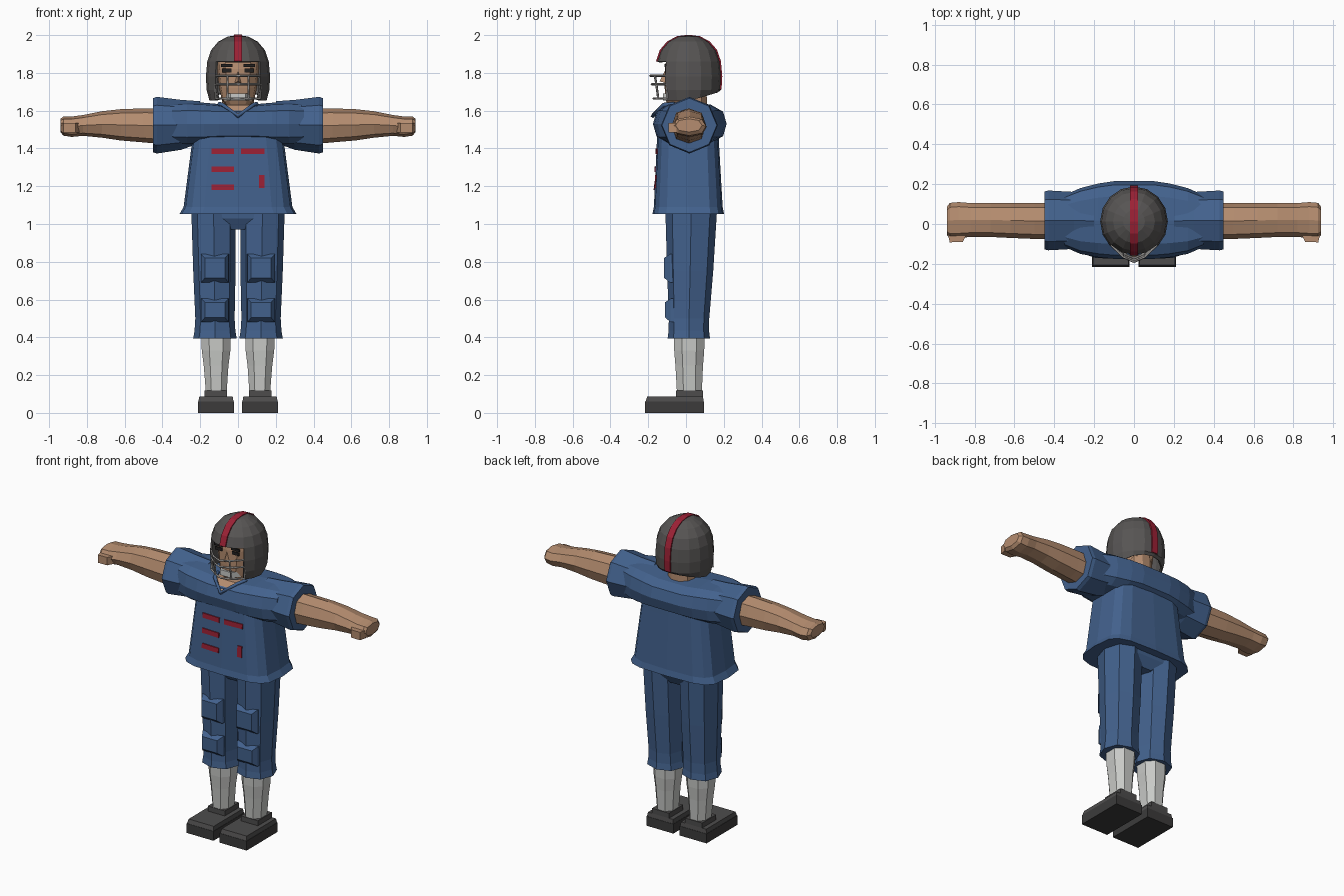
import bpy, bmesh
from math import sin, cos, pi, copysign

if "Cube" in bpy.data.objects:
    bpy.data.objects.remove(bpy.data.objects["Cube"])


def material(name, r, g, b):
    m = bpy.data.materials.new(name)
    m.use_nodes = True
    m.diffuse_color = (r, g, b, 1)
    m.node_tree.nodes["Principled BSDF"].inputs["Base Color"].default_value = (r, g, b, 1)
    return m


BLUE = material("jersey blue", 0.055, 0.12, 0.265)
SKIN = material("skin", 0.46, 0.265, 0.16)
SHELL = material("helmet grey", 0.095, 0.09, 0.088)
RED = material("trim red", 0.33, 0.015, 0.035)
SOCK = material("sock white", 0.58, 0.59, 0.57)
SHOE = material("shoe grey", 0.075, 0.073, 0.073)
SOLE = material("sole dark grey", 0.045, 0.044, 0.044)
MASK = material("guard grey", 0.33, 0.32, 0.31)
DARK = material("eye black", 0.015, 0.014, 0.014)


def add(name, bm, mat, mirror=False, thick=0):
    bmesh.ops.recalc_face_normals(bm, faces=bm.faces)
    me = bpy.data.meshes.new(name)
    bm.to_mesh(me)
    bm.free()
    me.materials.append(mat)
    ob = bpy.data.objects.new(name, me)
    bpy.context.collection.objects.link(ob)
    if thick:
        s = ob.modifiers.new("Thickness", "SOLIDIFY")
        s.thickness, s.offset = thick, -1
    if mirror:
        ob.modifiers.new("Mirror", "MIRROR").use_mirror_merge = False
    return ob


def loft(name, mat, rings, n=8, p=1.0, axis="Z", turn=0.0, mirror=False):
    """Skin rings of (position, centre a, centre b, radius a, radius b)."""
    bm = bmesh.new()
    loops = []
    for pos, ca, cb, ra, rb in rings:
        loop = []
        for i in range(n):
            t = 2 * pi * (i + turn) / n
            c, s = cos(t), sin(t)
            a = ca + ra * copysign(abs(c) ** p, c)
            b = cb + rb * copysign(abs(s) ** p, s)
            loop.append(bm.verts.new((a, b, pos) if axis == "Z" else (pos, a, b)))
        loops.append(loop)
    for lo, hi in zip(loops, loops[1:]):
        for i in range(n):
            j = (i + 1) % n
            bm.faces.new((lo[i], lo[j], hi[j], hi[i]))
    bm.faces.new(loops[0])
    bm.faces.new(loops[-1])
    return add(name, bm, mat, mirror)


def hull(name, mat, points, mirror=False):
    bm = bmesh.new()
    for co in points:
        bm.verts.new(co)
    bmesh.ops.convex_hull(bm, input=bm.verts)
    bmesh.ops.dissolve_limit(bm, angle_limit=0.01, verts=bm.verts, edges=bm.edges)
    return add(name, bm, mat, mirror)


def box(name, mat, x, y, z, mirror=False):
    return hull(name, mat, [(a, b, c) for a in x for b in y for c in z], mirror)


def tube(name, mat, paths, radius):
    cu = bpy.data.curves.new(name, "CURVE")
    cu.dimensions = "3D"
    cu.bevel_depth, cu.bevel_resolution = radius, 0
    cu.use_fill_caps = True
    for path in paths:
        sp = cu.splines.new("POLY")
        sp.points.add(len(path) - 1)
        for pt, co in zip(sp.points, path):
            pt.co = (*co, 1)
    cu.materials.append(mat)
    bpy.context.collection.objects.link(bpy.data.objects.new(name, cu))


# Jersey: body with flared hem, padded yoke and wide sleeves
loft("jersey_body", BLUE, [(1.052, 0, .012, .31, .19), (1.09, 0, .012, .288, .182),
     (1.42, 0, .01, .245, .165), (1.52, 0, .01, .23, .16)], n=16, p=.5)
half = [(.1, .02, 1.53, .195, .105), (.18, .018, 1.53, .185, .112),
        (.27, .015, 1.53, .165, .115), (.35, .015, 1.53, .13, .11)]
loft("shoulder_yoke", BLUE, [(-r[0], *r[1:]) for r in reversed(half)] + half,
     n=12, p=.7, axis="X")
loft("sleeves", BLUE, [(.2, .015, 1.54, .12, .11), (.3, .018, 1.525, .143, .132),
     (.43, .018, 1.523, .15, .15), (.45, .018, 1.523, .145, .143)],
     axis="X", mirror=True)

# Open collar
hull("collar_opening", SKIN, [(.08, -.115, 1.63), (-.08, -.115, 1.63), (0, -.172, 1.575),
     (.08, .02, 1.63), (-.08, .02, 1.63), (0, .02, 1.56)])
tube("collar_trim", BLUE, [[(-.1, -.06, 1.635), (-.08, -.118, 1.63), (0, -.176, 1.572),
     (.08, -.118, 1.63), (.1, -.06, 1.635)]], .012)


# Flat red chest bars that follow the slope of the jersey front
def chest_bar(x0, x1, z0, z1):
    pts = []
    for x in (x0, x1):
        for z in (z0, z1):
            y = -.155 - (1.42 - z) * .0455 + .039 * abs(x)
            pts += [(x, y - .006, z), (x, y + .003, z)]
    hull("chest_bar", RED, pts)


for z in (1.18, 1.275, 1.37):
    chest_bar(-.14, -.02, z, z + .03)
chest_bar(.015, .14, 1.37, 1.4)
chest_bar(.11, .14, 1.19, 1.26)

# Arms, flat hands and thumbs
loft("arms", SKIN, [(.4, .015, 1.518, .09, .095), (.5, .015, 1.522, .09, .09),
     (.62, .018, 1.525, .088, .083), (.72, .02, 1.527, .085, .07),
     (.82, .02, 1.522, .085, .055), (.88, .02, 1.515, .09, .054),
     (.925, .018, 1.518, .088, .05), (.94, .015, 1.522, .07, .035)],
     p=.85, axis="X", mirror=True)
hull("thumbs", SKIN, [(x, y, z) for x, y in ((.84, -.05), (.86, -.09), (.925, -.092), (.935, -.05))
     for z in (1.485, 1.535)], mirror=True)

# Trousers with hip block, thigh pads and knee pads
loft("hips", BLUE, [(.97, 0, .03, .06, .09), (1.03, 0, .03, .2, .125),
     (1.12, 0, .03, .22, .135)], p=.7, turn=.5)
loft("trouser_legs", BLUE, [(.395, .122, .015, .115, .112), (.435, .122, .015, .108, .107),
     (.5, .122, .016, .104, .107), (.75, .125, .022, .112, .122),
     (1.1, .13, .028, .118, .138)], p=.9, mirror=True)


def pad(name, z0, z1, y):
    outer = [(x, -.02, z) for x in (.045, .2) for z in (z0, z1)]
    inner = [(x, y, z) for x in (.07, .175) for z in (z0 + .025, z1 - .02)]
    edge = [(x, y + .03, z) for x in (.05, .195) for z in (z0, z1)]
    hull(name, BLUE, outer + inner + edge, mirror=True)


pad("thigh_pads", .69, .84, -.116)
pad("knee_pads", .48, .605, -.111)

# Socks, ankle cuffs and blocky shoes
loft("socks", SOCK, [(.1, .115, .018, .058, .07), (.25, .116, .017, .07, .078),
     (.33, .116, .017, .081, .085), (.42, .116, .017, .084, .087)],
     p=.85, turn=.5, mirror=True)
box("ankle_cuffs", SHOE, (.057, .177), (-.052, .09), (.075, .118), mirror=True)
box("soles", SOLE, (.022, .212), (-.216, .096), (0, .06), mirror=True)
hull("shoe_uppers", SHOE, [(x, y, .06) for x in (.024, .21) for y in (-.214, .094)] +
     [(x, y, .086) for x in (.028, .205) for y in (-.205, .09)], mirror=True)

# Neck and head
loft("neck", SKIN, [(1.52, 0, .035, .09, .085), (1.76, 0, .035, .08, .075)], n=10)
loft("head", SKIN, [(1.62, 0, -.03, .055, .06), (1.655, 0, -.02, .085, .088),
     (1.72, 0, -.005, .1, .108), (1.82, 0, 0, .112, .112), (1.9, 0, .01, .11, .11)],
     n=12, p=.8)
hull("nose", SKIN, [(0, -.105, 1.825), (.022, -.1, 1.745), (-.022, -.1, 1.745),
     (0, -.14, 1.755)])
box("eyes", DARK, (.035, .085), (-.112, -.104), (1.803, 1.823), mirror=True)
box("eyebrows", DARK, (.03, .09), (-.115, -.106), (1.832, 1.846), mirror=True)
hull("chin_cup", SOCK, [(x, y, z) for x, y in ((-.075, -.07), (-.04, -.122), (.04, -.122), (.075, -.07))
     for z in (1.655, 1.69)])

# Helmet shell, open in front below the brow
PROFILE = [(1.992, .055), (1.965, .105), (1.92, .143), (1.86, .163),
           (1.78, .17), (1.71, .166), (1.655, .152)]
SIDES, CY = 16, .013
bm = bmesh.new()
top = bm.verts.new((0, CY, 2))
prev = None
for k, (z, r) in enumerate(PROFILE):
    ring = []
    for i in range(SIDES):
        t = 2 * pi * i / SIDES - pi / 2
        y = CY + r * 1.03 * sin(t)
        lift = max(0, y - .03) * .3 if k == len(PROFILE) - 1 else 0
        ring.append(bm.verts.new((r * cos(t), y, z + lift)))
    for i in range(SIDES):
        j = (i + 1) % SIDES
        if prev is None:
            bm.faces.new((top, ring[i], ring[j]))
        elif k < 4 or 2 <= i < SIDES - 2:
            bm.faces.new((prev[i], ring[i], ring[j], prev[j]))
    prev = ring
loose = [v for v in bm.verts if not v.link_faces]
bmesh.ops.delete(bm, geom=loose, context="VERTS")
add("helmet_shell", bm, SHELL, thick=.012)

# Red stripe over the helmet from brow to nape
front = [(CY - r * 1.03 - .004, z + .002) for z, r in reversed(PROFILE[:4])]
back = [(CY + r * 1.03 + .004, z + .002) for z, r in PROFILE[:6]]
bm = bmesh.new()
pairs = [[bm.verts.new((x, y, z)) for x in (-.021, .021)]
         for y, z in front + [(CY, 2.002)] + back]
for a, b in zip(pairs, pairs[1:]):
    bm.faces.new((a[0], a[1], b[1], b[0]))
add("helmet_stripe", bm, RED, thick=.008)


# Face guard: bowed bars joined by two uprights
def bow(z, depth):
    return [(-.12, -.1, z), (-.055, depth + .025, z), (0, depth, z),
            (.055, depth + .025, z), (.12, -.1, z)]


bars = [bow(1.785, -.19), bow(1.74, -.182), bow(1.665, -.172)]
bars += [[(x, -.165, 1.785), (x, -.157, 1.74), (x, -.147, 1.665)] for x in (-.055, .055)]
bars += [[(x, -.1, 1.785), (x, -.1, 1.665)] for x in (-.118, .118)]
tube("face_guard", MASK, bars, .006)
